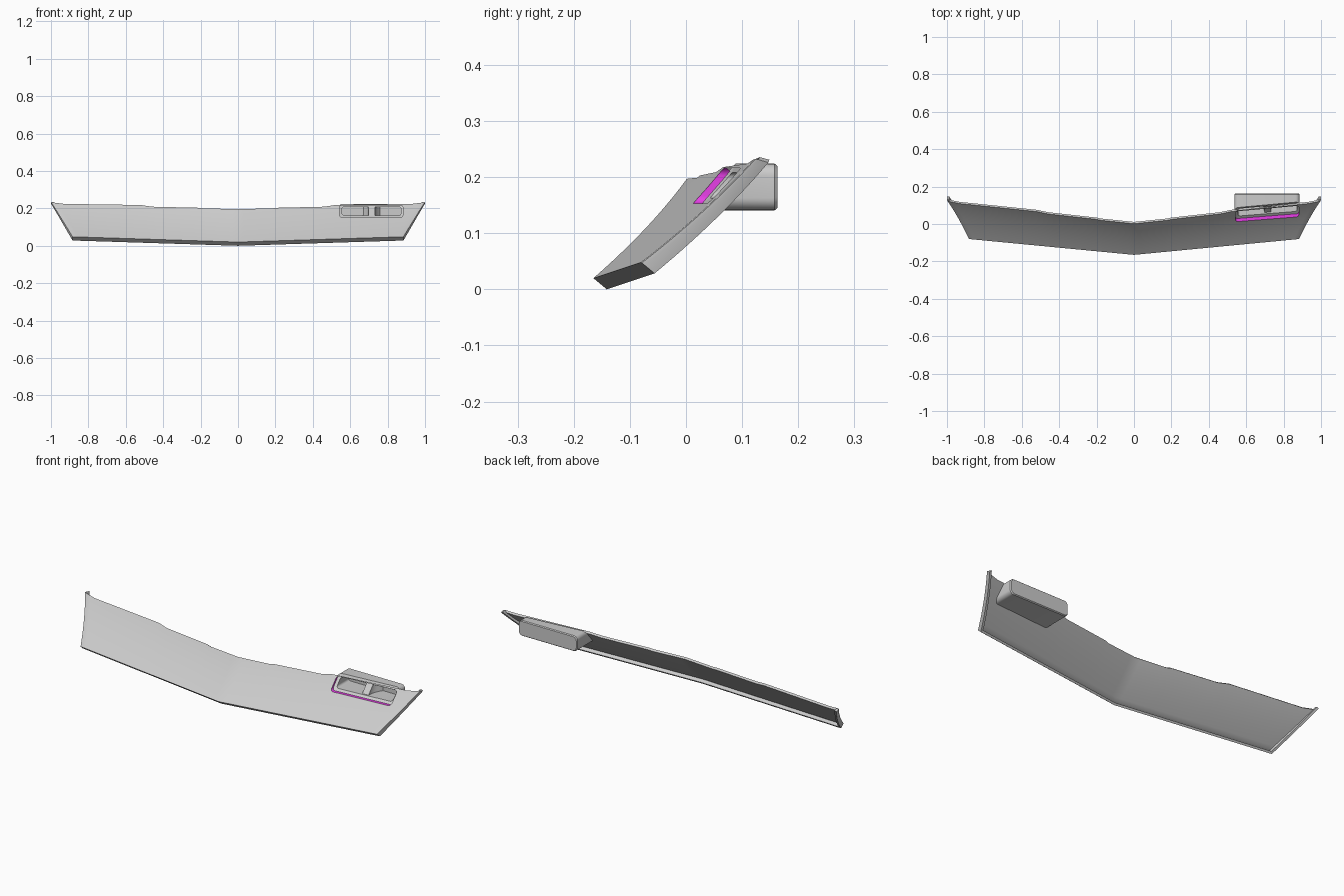
import bpy, bmesh, math

if "Cube" in bpy.data.objects:
    bpy.data.objects.remove(bpy.data.objects["Cube"])

THICK = 0.012


def surface_y(x, z):
    """Depth of the panel's front face: curved section swept back from the centre."""
    s = z - 0.032 * abs(x) - 0.02
    return -0.165 + 1.15 * s - 1.18 * s * s + (0.096 + 0.022 * s / 0.178) * abs(x)


def top_z(t):
    """Stepped top edge."""
    pts = [(0, .197), (.18, .199), (.2, .203), (.46, .209), (.52, .218), (.93, .224), (1, .233)]
    for (a, za), (b, zb) in zip(pts, pts[1:]):
        if abs(t) <= b:
            return za + (zb - za) * (abs(t) - a) / (b - a)
    return pts[-1][1]


def finish(name, bm, mats=()):
    me = bpy.data.meshes.new(name)
    bm.to_mesh(me)
    bm.free()
    ob = bpy.data.objects.new(name, me)
    bpy.context.collection.objects.link(ob)
    for m in mats:
        me.materials.append(m)
    return ob


def activate(ob):
    bpy.ops.object.select_all(action='DESELECT')
    ob.select_set(True)
    bpy.context.view_layer.objects.active = ob


def rounded_rect(x0, x1, z0, z1, r, n=6):
    pts = []
    for cx, cz, a0 in ((x1 - r, z1 - r, 0), (x0 + r, z1 - r, 90), (x0 + r, z0 + r, 180), (x1 - r, z0 + r, 270)):
        for k in range(n + 1):
            a = math.radians(a0 + 90 * k / n)
            pts.append((cx + r * math.cos(a), cz + r * math.sin(a)))
    return pts


def loft(name, loops, mats=()):
    """Closed skin through (outline, depth function) pairs."""
    bm = bmesh.new()
    rings = [[bm.verts.new((x, f(x, z), z)) for x, z in pts] for pts, f in loops]
    for a, b in zip(rings, rings[1:]):
        for i in range(len(a)):
            j = (i + 1) % len(a)
            bm.faces.new((a[i], a[j], b[j], b[i]))
    bm.faces.new(rings[0])
    bm.faces.new(rings[-1])
    bmesh.ops.recalc_face_normals(bm, faces=bm.faces)
    return finish(name, bm, mats)


def flat(y):
    return lambda x, z: y


def behind(d):
    return lambda x, z: surface_y(x, z) + d


grey = bpy.data.materials.new("panel_grey")
grey.diffuse_color = (0.8, 0.8, 0.8, 1)
grey.use_nodes = True
grey.node_tree.nodes["Principled BSDF"].inputs["Base Color"].default_value = grey.diffuse_color
magenta = bpy.data.materials.new("opening_trim")
magenta.diffuse_color = (0.8, 0.05, 0.8, 1)
magenta.use_nodes = True
magenta.node_tree.nodes["Principled BSDF"].inputs["Base Color"].default_value = magenta.diffuse_color

# Panel: swept sheet with return flanges along the bottom and both ends
half = [(t, 0) for t in (.03, .1, .18, .2, .33, .46, .49, .52, .65, .8, .9, .93, .965, .99)]
half += [(.998, .06), (1, .25), (1, 1)]
cols = [(-t, o) for t, o in reversed(half)] + [(0, 0)] + half
rows = [(0, 1)] + [(k / 14, 0) for k in range(15)]
bm = bmesh.new()
grid = []
for t, co in cols:
    line = []
    for v, ro in rows:
        o = max(co, ro)
        x = t * (0.885 + 0.115 * v)
        z0 = 0.02 + 0.032 * abs(x)
        z = z0 + (top_z(t) - z0) * v
        line.append(bm.verts.new((x, surface_y(x, z) + 0.024 * o, z + (-0.02 + 0.013 * v) * o)))
    grid.append(line)
for a, b in zip(grid, grid[1:]):
    for j in range(len(rows) - 1):
        bm.faces.new((a[j], b[j], b[j + 1], a[j + 1]))
bmesh.ops.remove_doubles(bm, verts=bm.verts, dist=1e-5)
panel = finish("front_panel", bm, (grey, magenta))
activate(panel)
sol = panel.modifiers.new("thickness", 'SOLIDIFY')
sol.thickness = THICK
sol.offset = -1
bpy.ops.object.modifier_apply(modifier=sol.name)

# Lamp opening cut straight back, its walls take the trim colour
outline = rounded_rect(.542, .882, .153, .216, .014)
cutter = loft("opening_cutter", [(outline, flat(-.2)), (outline, flat(.3))], (magenta,))
cutter.hide_render = True
cut = panel.modifiers.new("opening", 'BOOLEAN')
cut.operation = 'DIFFERENCE'
cut.solver = 'EXACT'
cut.material_mode = 'TRANSFER'
cut.object = cutter
activate(panel)
bpy.ops.object.modifier_apply(modifier=cut.name)
bpy.data.objects.remove(cutter)
bpy.ops.object.shade_smooth_by_angle(angle=math.radians(25))

# Lamp housing: hollow box behind the opening with a sloped bezel
outer = rounded_rect(.536, .886, .141, .224, .022)
back = rounded_rect(.540, .882, .145, .220, .020)
inner = rounded_rect(.556, .872, .163, .208, .012)
housing = loft("lamp_housing", [
    (back, flat(.163)), (outer, flat(.158)), (outer, behind(.014)),
    (inner, behind(.020)), (inner, flat(.148))], (grey,))
activate(housing)
bpy.ops.object.shade_smooth_by_angle(angle=math.radians(30))

# Divider post, flared towards the back so each bay has a curved side
post = []
for k in range(7):
    w = .018 + .030 * (k / 6) ** 2
    rect = [(.715 - w, .160), (.715 + w, .160), (.715 + w, .211), (.715 - w, .211)]
    f = k / 6
    post.append((rect, lambda x, z, f=f: (surface_y(x, z) + .028) * (1 - f) + .152 * f))
divider = loft("lamp_divider", post, (grey,))
activate(divider)
bpy.ops.object.shade_smooth_by_angle(angle=math.radians(30))
